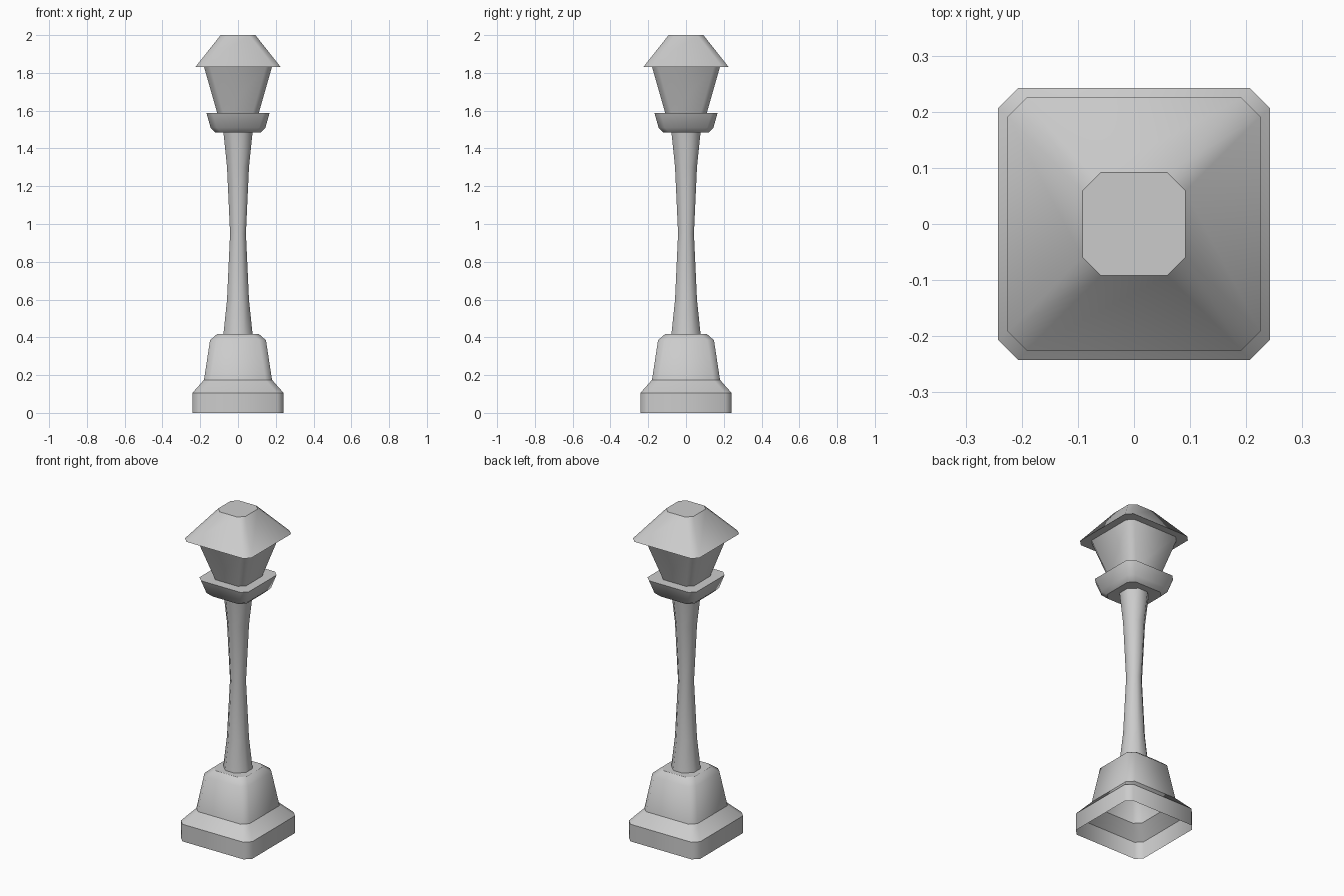
import bpy
import bmesh
from math import radians

cube = bpy.data.objects.get("Cube")
if cube:
    bpy.data.objects.remove(cube, do_unlink=True)

grey = bpy.data.materials.new("stone grey")
grey.use_nodes = True
colour = (0.6, 0.6, 0.6, 1)
grey.diffuse_color = colour
grey.node_tree.nodes["Principled BSDF"].inputs["Base Color"].default_value = colour


def outline(half, cut):
    """Square of half-width `half` with its four corners cut off."""
    a, b = half, half - cut
    return [(a, -b), (a, b), (b, a), (-b, a), (-a, b), (-a, -b), (-b, -a), (b, -a)]


def loft(name, rings, bottom=False, top=False):
    """Skin chamfered squares given as (z, half-width, corner cut)."""
    bm = bmesh.new()
    loops = [[bm.verts.new((x, y, z)) for x, y in outline(h, c)] for z, h, c in rings]
    for low, high in zip(loops, loops[1:]):
        for i in range(8):
            j = (i + 1) % 8
            bm.faces.new((low[i], low[j], high[j], high[i]))
    for f in bm.faces:
        f.smooth = True
    # Flat caps with crisp rims
    caps = []
    if bottom:
        caps.append(bm.faces.new(loops[0][::-1]))
    if top:
        caps.append(bm.faces.new(loops[-1]))
    for cap in caps:
        for e in cap.edges:
            e.smooth = False
    mesh = bpy.data.meshes.new(name)
    bm.to_mesh(mesh)
    bm.free()
    mesh.materials.append(grey)
    obj = bpy.data.objects.new(name, mesh)
    bpy.context.collection.objects.link(obj)
    return obj


# Hollow plinth, open underneath
loft("plinth_wall", [(0, 0.242, 0.035), (0.105, 0.242, 0.035)])
loft("plinth_slope", [(0.105, 0.242, 0.035), (0.175, 0.18, 0.035)])
loft("pedestal", [(0.175, 0.18, 0.035), (0.385, 0.148, 0.035), (0.418, 0.11, 0.035)], top=True)

# Waisted post, symmetrical about its middle
loft("post", [(z, h, h * 0.586) for z, h in (
    (0.418, 0.077), (0.6, 0.058), (0.95, 0.042), (1.3, 0.058), (1.485, 0.077))])

# Collar, lantern and roof
loft("collar", [(1.485, 0.12, 0.033), (1.51, 0.145, 0.033), (1.587, 0.167, 0.033)],
     bottom=True, top=True)
loft("lantern", [(1.587, 0.11, 0.033), (1.832, 0.18, 0.033)])
loft("roof", [(1.832, 0.225, 0.033), (2.0, 0.092, 0.033)], bottom=True, top=True)
